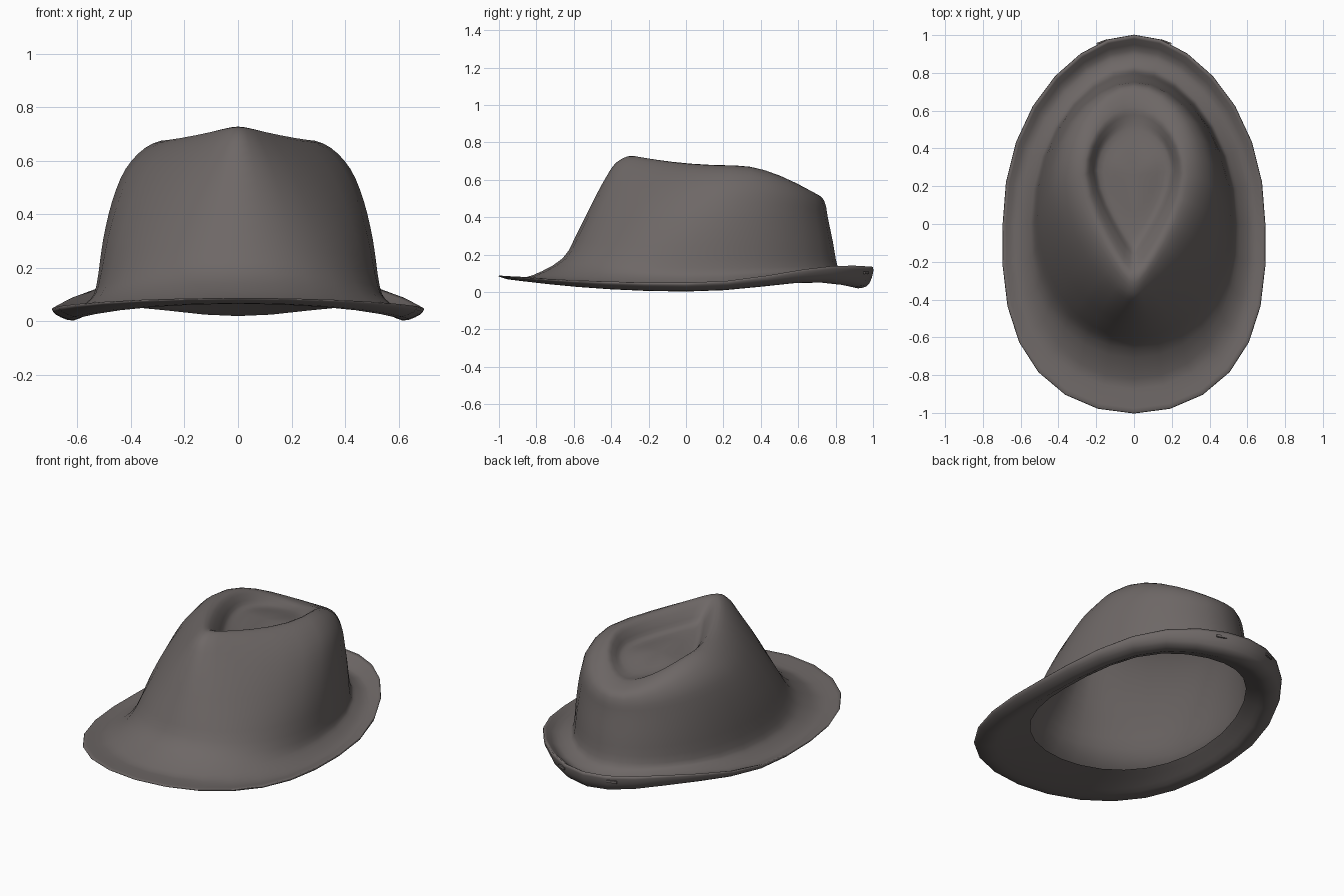
import bpy, bmesh, math

if "Cube" in bpy.data.objects:
    bpy.data.objects.remove(bpy.data.objects["Cube"], do_unlink=True)

SEGMENTS = 28
STEPS = 3

felt = bpy.data.materials.new("warm grey felt")
felt.use_nodes = True
felt.diffuse_color = (0.155, 0.137, 0.133, 1)
felt.node_tree.nodes["Principled BSDF"].inputs["Base Color"].default_value = felt.diffuse_color

# Rings from the head opening, round the brim edge, up to the crown dent:
# half width, middle y, front y, front z, side z, back y, back z, front taper, rear lift
RINGS = [
    (.505, 0, -.63, .085, .07, .78, .075, -.12, .03),  # head opening
    (.55, 0, -.8, .07, .04, .85, .045, -.18, .035),    # brim underside
    (.615, 0, -.93, .066, .003, .92, .02, -.22, .04),  # lowest line
    (.68, 0, -.98, .076, .025, .98, .045, -.24, .04),  # lip
    (.692, 0, -1, .088, .05, 1, .135, -.24, .04),      # brim edge
    (.63, 0, -.9, .083, .035, .92, .075, -.22, .035),  # brim top
    (.56, 0, -.82, .09, .075, .85, .09, -.18, .02),    # flare
    (.53, .01, -.66, .18, .13, .81, .14, -.1, 0),      # crown foot
    (.505, .06, -.58, .32, .3, .785, .27, .08, 0),
    (.47, .13, -.5, .48, .45, .758, .4, .25, 0),
    (.42, .2, -.43, .61, .57, .745, .47, .42, 0),      # shoulder
    (.345, .24, -.37, .695, .65, .715, .515, .56, 0),
    (.265, .26, -.28, .728, .677, .62, .548, .58, 0),  # ridge
    (.225, .28, -.18, .665, .635, .56, .545, .6, 0),   # dent wall
    (.19, .28, -.11, .61, .585, .5, .547, .6, 0),      # dent groove
    (.1, .27, .06, .59, .588, .4, .567, .3, 0),        # centre island
]


def spline(a, b, c, d, t):
    return .5 * (2 * b + (c - a) * t + (2 * a - 5 * b + 4 * c - d) * t * t
                 + (3 * b - a - 3 * c + d) * t ** 3)


def smooth_rings(rings):
    last = len(rings) - 1
    result = []
    for i in range(last):
        group = [rings[max(0, min(last, i + k))] for k in (-1, 0, 1, 2)]
        for j in range(STEPS):
            result.append([spline(*vals, j / STEPS) for vals in zip(*group)])
    return result + [rings[-1]]


def ring_point(ring, angle):
    width, mid, front, z_front, z_side, back, z_back, taper, lift = ring
    c, s = math.cos(angle), math.sin(angle)
    a = abs(s)
    if s < 0:
        x = width * c * (1 - taper * a ** 1.5)
        y = mid + a * (front - mid)
        z = z_side + (z_front - z_side) * a ** 2
    else:
        x = width * c * (1 - .1 * a ** 4)
        y = mid + a * (back - mid)
        z = z_side + (z_back - z_side) * a ** 2 + lift * math.sin(math.pi * a ** 2)
    return x, y, max(0, z)


# Hat shell: underside, brim, crown and pinched top
bm = bmesh.new()
loops = [[bm.verts.new(ring_point(ring, math.tau * k / SEGMENTS - math.pi / 2))
          for k in range(SEGMENTS)] for ring in smooth_rings(RINGS)]
for outer, inner in zip(loops, loops[1:]):
    for k in range(SEGMENTS):
        n = (k + 1) % SEGMENTS
        bm.faces.new((outer[k], outer[n], inner[n], inner[k]))
centre = bm.verts.new((0, .26, .592))
for k in range(SEGMENTS):
    bm.faces.new((loops[-1][k], loops[-1][(k + 1) % SEGMENTS], centre))
mesh = bpy.data.meshes.new("hat_shell")
bm.to_mesh(mesh)
bm.free()
mesh.materials.append(felt)
mesh.shade_smooth()
hat = bpy.data.objects.new("hat_shell", mesh)
bpy.context.collection.objects.link(hat)

# Small raised tabs on the back lip
for side, name in ((1, "left_tab"), (-1, "right_tab")):
    bpy.ops.mesh.primitive_cube_add(size=1, location=(side * .17, .964, .103),
                                    rotation=(0, 0, -side * .35))
    tab = bpy.context.object
    tab.name = name
    tab.scale = (.06, .009, .014)
    tab.data.materials.append(felt)
